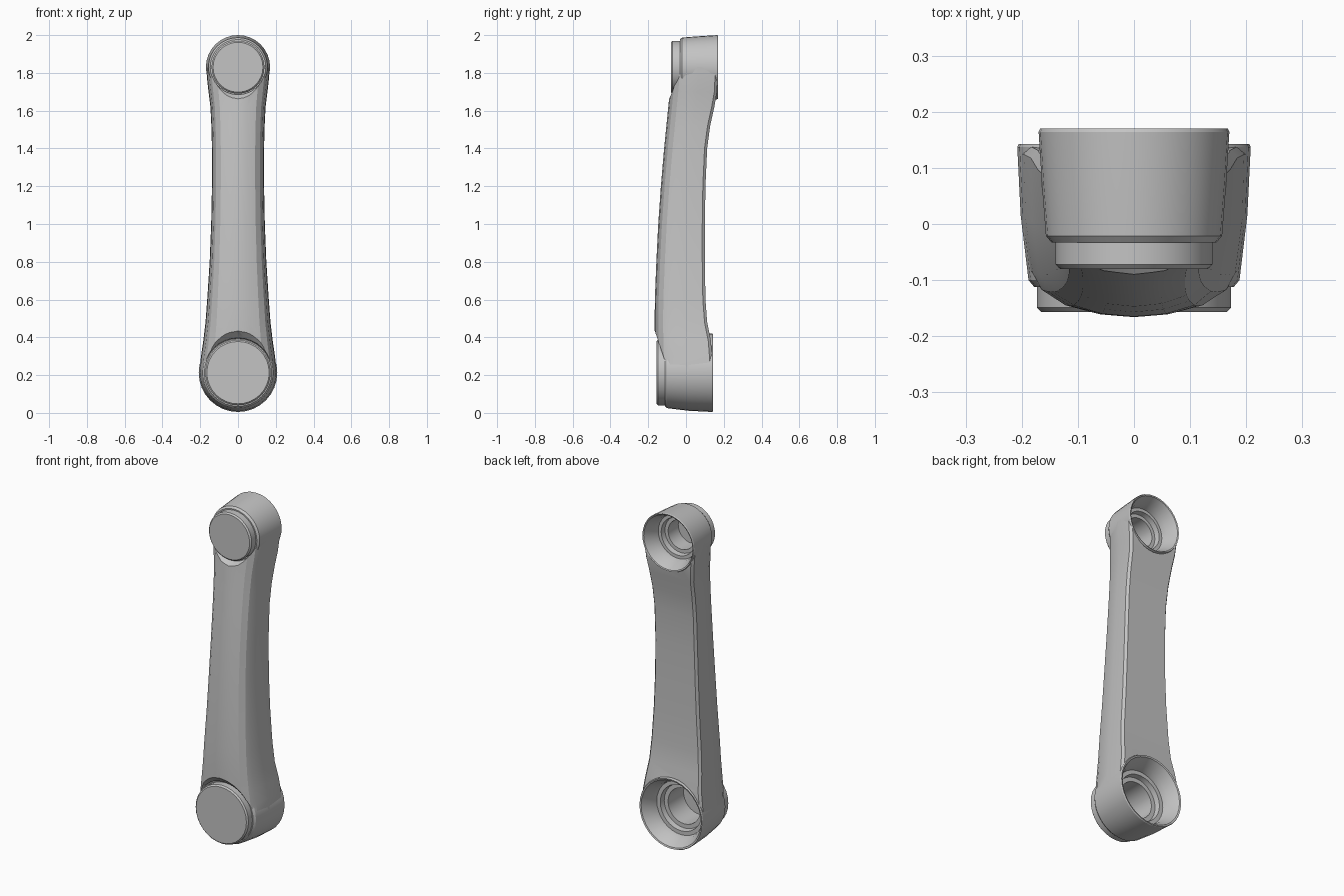
import bpy, bmesh, math
from mathutils import Vector

cube = bpy.data.objects.get("Cube")
if cube:
    bpy.data.objects.remove(cube, do_unlink=True)

grey = bpy.data.materials.new("satin grey")
grey.use_nodes = True
grey.diffuse_color = (0.55, 0.55, 0.55, 1)
grey.node_tree.nodes["Principled BSDF"].inputs["Base Color"].default_value = (0.55, 0.55, 0.55, 1)


def loft(name, rings):
    """Skin a row of equal closed rings and cap both ends."""
    bm = bmesh.new()
    rows = [[bm.verts.new(p) for p in ring] for ring in rings]
    n = len(rows[0])
    for a, b in zip(rows, rows[1:]):
        for i in range(n):
            j = (i + 1) % n
            bm.faces.new((a[i], a[j], b[j], b[i]))
    bm.faces.new(rows[0])
    bm.faces.new(rows[-1])
    bmesh.ops.recalc_face_normals(bm, faces=bm.faces)
    mesh = bpy.data.meshes.new(name)
    bm.to_mesh(mesh)
    bm.free()
    mesh.materials.append(grey)
    obj = bpy.data.objects.new(name, mesh)
    bpy.context.collection.objects.link(obj)
    return obj


def turned(name, z, profile, sides=32):
    """Revolve (radius, y) points around a front-to-back axis at height z."""
    return loft(name, [[Vector((r * math.cos(math.tau * i / sides), y,
                                z + r * math.sin(math.tau * i / sides)))
                        for i in range(sides)] for r, y in profile])


def boss(name, z, back, front, r_back, r_front, r_cap, cap):
    """Tapered eye with a raised front cap and a stepped bore in the back."""
    k = r_back / 0.208
    return turned(name, z, [
        (0.105 * k, cap + 0.03), (0.105 * k, back - 0.125),
        (0.13 * k, back - 0.125), (0.135 * k, back - 0.095),
        (0.158 * k, back - 0.095), (0.165 * k, back - 0.06),
        (0.196 * k, back - 0.003), (r_back - 0.003, back),
        (r_back, back - 0.006), (r_back - 0.006, (back + front) / 2),
        (r_front, front + 0.012), (r_front - 0.01, front),
        (r_cap, front), (r_cap, cap + 0.008), (r_cap - 0.008, cap)])


boss("upper_eye", 1.83, 0.17, -0.033, 0.17, 0.157, 0.14, -0.08)
boss("lower_eye", 0.213, 0.143, -0.112, 0.208, 0.188, 0.173, -0.157)

# Arm stations: height, half width, back y, front y
stations = [
    (0.22, 0.204, 0.138, -0.155), (0.30, 0.196, 0.138, -0.162),
    (0.38, 0.184, 0.132, -0.165), (0.48, 0.172, 0.112, -0.166),
    (0.60, 0.163, 0.103, -0.165), (0.80, 0.150, 0.100, -0.157),
    (1.00, 0.142, 0.100, -0.147), (1.20, 0.138, 0.103, -0.133),
    (1.40, 0.138, 0.112, -0.116), (1.52, 0.141, 0.128, -0.104),
    (1.62, 0.146, 0.150, -0.094), (1.70, 0.156, 0.164, -0.086),
    (1.77, 0.164, 0.167, -0.080), (1.83, 0.167, 0.167, -0.075)]


def section(z, w, back, front):
    half = [(0.35 * w, front + 0.005), (0.66 * w, front + 0.02),
            (0.84 * w, front + 0.045), (0.92 * w, front + 0.075),
            (0.985 * w, (front + back) / 2 + 0.02), (w, back - 0.014),
            (w - 0.012, back)]
    right = [Vector((-x, y, z)) for x, y in reversed(half)]
    return right + [Vector((0, front, z))] + [Vector((x, y, z)) for x, y in half]


arm = loft("arm", [section(*s) for s in stations])

# Clear the arm out of both eyes and flare the front around the caps
cutters = [
    turned("upper_cutter", 1.83, [(0.19, -0.12), (0.145, -0.06), (0.145, -0.028),
                                  (0.150, -0.028), (0.163, 0.15), (0.164, 0.2)], 32),
    turned("lower_cutter", 0.213, [(0.235, -0.19), (0.220, -0.165), (0.185, -0.13),
                                   (0.180, -0.106), (0.200, 0.125), (0.201, 0.18)], 32)]
bpy.context.view_layer.objects.active = arm
for cutter in cutters:
    cutter.hide_render = True
    mod = arm.modifiers.new("clear eye", "BOOLEAN")
    mod.operation = "DIFFERENCE"
    mod.solver = "EXACT"
    mod.object = cutter
    bpy.ops.object.modifier_apply(modifier=mod.name)
    bpy.data.objects.remove(cutter, do_unlink=True)

# Soft shading with crisp rims
for obj in bpy.context.collection.objects:
    obj.select_set(obj.type == "MESH")
bpy.ops.object.shade_smooth_by_angle(angle=math.radians(20))
